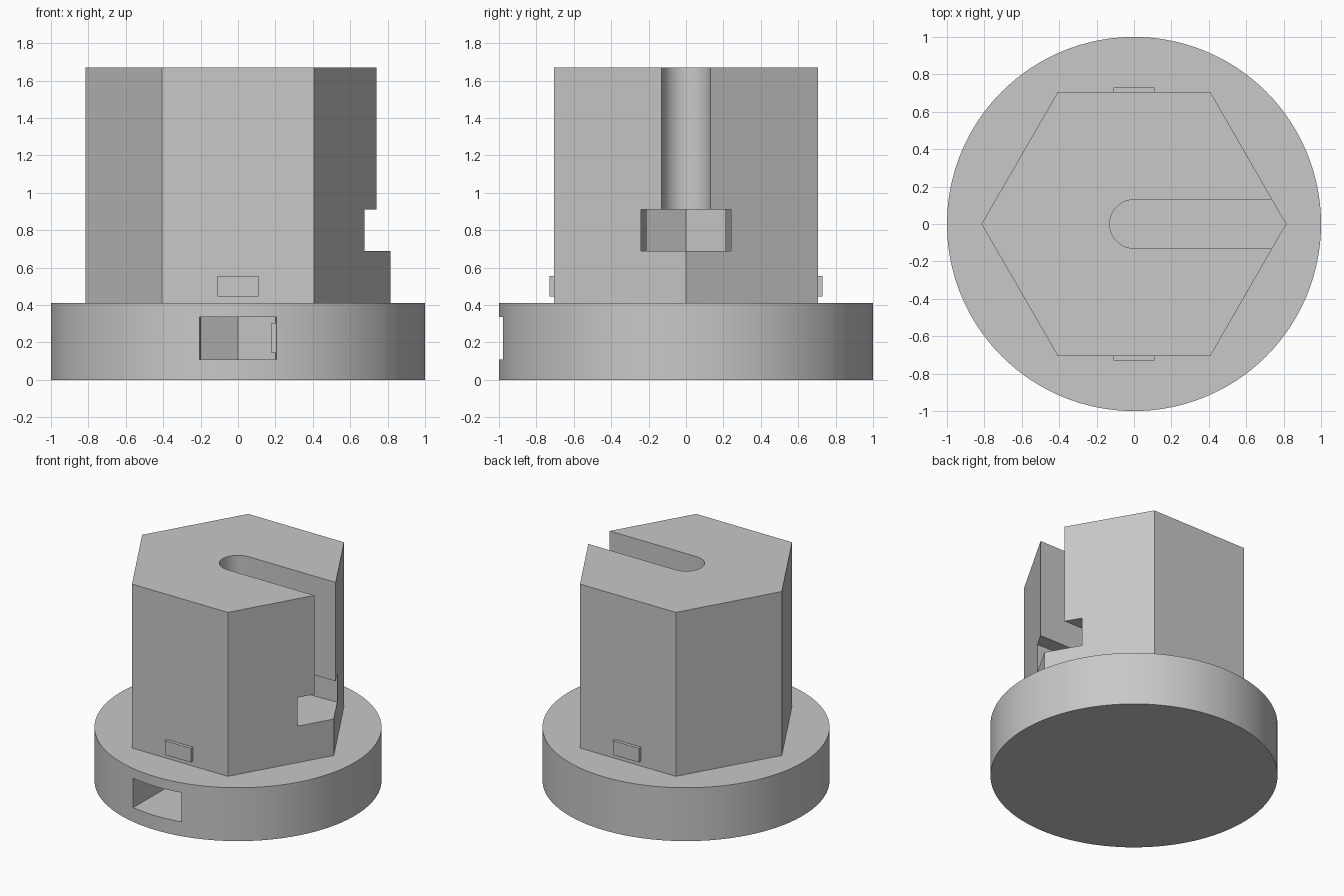
import bpy
import bmesh
from math import pi, cos, sin, radians

cube = bpy.data.objects.get("Cube")
if cube:
    bpy.data.objects.remove(cube, do_unlink=True)

grey = bpy.data.materials.new("plain_grey")
grey.use_nodes = True
colour = (0.58, 0.58, 0.58, 1)
grey.diffuse_color = colour
grey.node_tree.nodes["Principled BSDF"].inputs["Base Color"].default_value = colour


def arc(radius, sides, start=0, sweep=2 * pi):
    """Points along an arc; a full sweep leaves out the repeated end."""
    return [(radius * cos(start + sweep * i / sides),
             radius * sin(start + sweep * i / sides)) for i in range(sides)]


def prism(name, outline, bottom, top):
    """Extrude a flat outline straight up."""
    bm = bmesh.new()
    face = bm.faces.new([bm.verts.new((x, y, bottom)) for x, y in outline])
    up = bmesh.ops.extrude_face_region(bm, geom=[face])
    verts = [v for v in up["geom"] if isinstance(v, bmesh.types.BMVert)]
    bmesh.ops.translate(bm, verts=verts, vec=(0, 0, top - bottom))
    bmesh.ops.recalc_face_normals(bm, faces=bm.faces)
    mesh = bpy.data.meshes.new(name)
    bm.to_mesh(mesh)
    bm.free()
    mesh.materials.append(grey)
    obj = bpy.data.objects.new(name, mesh)
    bpy.context.collection.objects.link(obj)
    return obj


def activate(obj):
    bpy.ops.object.select_all(action="DESELECT")
    obj.select_set(True)
    bpy.context.view_layer.objects.active = obj


def cut(obj, cutter):
    """Subtract the cutter, then discard it."""
    cutter.hide_render = True
    activate(obj)
    mod = obj.modifiers.new("cut", "BOOLEAN")
    mod.operation = "DIFFERENCE"
    mod.solver = "EXACT"
    mod.object = cutter
    bpy.ops.object.modifier_apply(modifier=mod.name)
    bpy.data.objects.remove(cutter, do_unlink=True)


def box(name, x0, x1, y0, y1, z0, z1):
    return prism(name, [(x0, y0), (x1, y0), (x1, y1), (x0, y1)], z0, z1)


def nut_pocket(half, mouth, reach):
    """Outline opening toward +x, with a pointed hexagonal inner end."""
    point = half / cos(pi / 6)
    return [(-point, 0), (-point / 2, -half), (0, -half), (reach, -mouth),
            (reach, mouth), (0, half), (-point / 2, half)]


# Round base with a nut pocket opening to the front
base = prism("round_base", arc(1, 128), 0, 0.41)
front_pocket = [(y, -x) for x, y in nut_pocket(0.197, 0.207, 1.05)]
cut(base, prism("base_pocket_cutter", front_pocket, 0.11, 0.335))

# Hexagonal column with a round-ended slot and a wider pocket below it
column = prism("hex_column", arc(0.815, 6), 0.405, 1.67)
slot = arc(0.13, 32, pi / 2, pi) + [(0, -0.13), (1, -0.13), (1, 0.13)]
cut(column, prism("slot_cutter", slot, 0.8, 1.8))
cut(column, prism("column_pocket_cutter", nut_pocket(0.21, 0.243, 0.7), 0.69, 0.91))
# Clear the pocket mouth beyond the flared part
cut(column, box("mouth_cutter", 0.66, 1, -0.24, 0.24, 0.69, 0.91))

for obj in (base, column):
    activate(obj)
    bpy.ops.object.shade_smooth_by_angle(angle=radians(25))

# Small catches on the front and back of the column
for name, side in (("front_catch", -1), ("back_catch", 1)):
    y0, y1 = sorted((side * 0.69, side * 0.73))
    box(name, -0.11, 0.11, y0, y1, 0.447, 0.555)

# Retaining bump inside the base pocket
box("pocket_bump", 0.178, 0.21, -0.75, -0.55, 0.145, 0.305)
